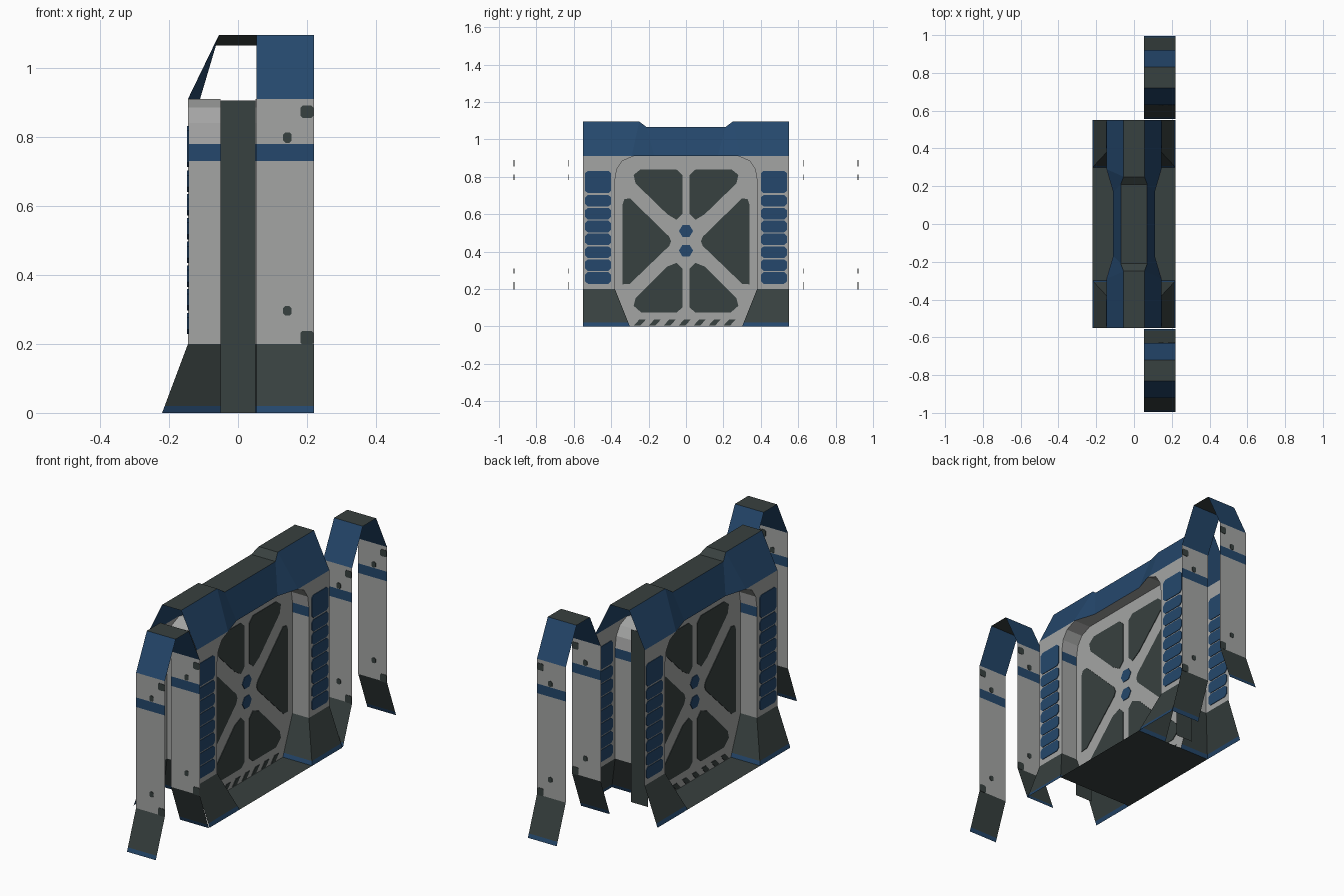
import bpy, bmesh, math

if "Cube" in bpy.data.objects:
    bpy.data.objects.remove(bpy.data.objects["Cube"])


def material(name, rgb):
    m = bpy.data.materials.new(name)
    m.diffuse_color = (*rgb, 1)
    m.use_nodes = True
    m.node_tree.nodes["Principled BSDF"].inputs["Base Color"].default_value = m.diffuse_color
    return m


MATS = [material("light_grey", (0.37, 0.375, 0.37)),
        material("dark_slate", (0.039, 0.052, 0.050)),
        material("navy_blue", (0.018, 0.064, 0.150))]
GREY, DARK, BLUE = 0, 1, 2


def build(name, faces):
    """faces: list of (points, colour index); welded into one object"""
    bm = bmesh.new()
    for pts, col in faces:
        f = bm.faces.new([bm.verts.new(p) for p in pts])
        f.material_index = col
    bmesh.ops.remove_doubles(bm, verts=bm.verts, dist=0.0005)
    bmesh.ops.recalc_face_normals(bm, faces=bm.faces)
    me = bpy.data.meshes.new(name)
    bm.to_mesh(me)
    bm.free()
    for m in MATS:
        me.materials.append(m)
    ob = bpy.data.objects.new(name, me)
    bpy.context.collection.objects.link(ob)
    return ob


def mirrored(faces, axes=((1, 1), (-1, 1), (1, -1), (-1, -1))):
    return [([(x * sx, y * sy, z) for x, y, z in pts], col)
            for sx, sy in axes for pts, col in faces]


def prism(poly, to3d, col, t=0.003):
    """thin plate centred on a sheet; to3d(u, v, offset) gives the position"""
    a = [to3d(u, v, t) for u, v in poly]
    b = [to3d(u, v, -t) for u, v in poly]
    n = len(poly)
    out = [(a, col), (b[::-1], col)]
    out += [([a[i], b[i], b[(i + 1) % n], a[(i + 1) % n]], col) for i in range(n)]
    return out


def wall(z):
    """half depth of the shared wall profile at height z"""
    if z < 0.2:
        return 0.22 - 0.075 * z / 0.2
    return 0.145 if z <= 0.91 else 0.145 - 0.09 * (z - 0.91) / 0.18


BANDS = [(0, 0.02, BLUE), (0.02, 0.2, DARK), (0.2, 0.73, GREY), (0.73, 0.78, BLUE)]
CURVE = [(0.38, 0.78), (0.37, 0.84), (0.34, 0.885), (0.28, 0.91)]


def inner(z):
    """half width of the recess at height z, below the rounded corner"""
    return 0.30 + 0.08 * z / 0.2 if z < 0.2 else 0.38


# pilasters with flared feet
W = 0.145
faces = [([(W, 0.55, 0.2), (W, 0.55, 0.91)] +
          [(W, y, z) for y, z in CURVE[::-1]] + [(W, 0.38, 0.2)], GREY)]
for z0, z1, col in BANDS[:2]:
    faces.append(([(wall(z0), 0.55, z0), (wall(z1), 0.55, z1),
                   (wall(z1), inner(z1), z1), (wall(z0), inner(z0), z0)], col))
build("pilasters", mirrored(faces))

# recess sides, running from the pilaster face back to the panel
P = 0.05
faces = [([(wall(z0), inner(z0), z0), (wall(z1), inner(z1), z1),
           (P, inner(z1), z1), (P, inner(z0), z0)], col) for z0, z1, col in BANDS]
for (y0, z0), (y1, z1) in zip(CURVE, CURVE[1:]):
    faces.append(([(W, y0, z0), (W, y1, z1), (P, y1, z1), (P, y0, z0)], GREY))
faces.append(([(W, 0.28, 0.91), (0.11, 0.17, 0.91), (P, 0.17, 0.91), (P, 0.28, 0.91)], GREY))
faces.append(([(0.11, 0.17, 0.91), (0.11, 0, 0.91), (P, 0, 0.91), (P, 0.17, 0.91)], GREY))
build("recess_sides", mirrored(faces))

# central panel, both sides
half = [(0.30, 0), (0.38, 0.2)] + CURVE
outline = half + [(-y, z) for y, z in half[::-1]]
build("panels", [([(s * P, y, z) for y, z in outline], GREY) for s in (1, -1)])

# dark inserts of the panel, mirrored about its centre bar
top = [(.28, .81), (.245, .838), (.05, .838), (.02, .81), (.02, .60), (.05, .57), (.10, .60), (.27, .765)]
side = [(.34, .65), (.33, .68), (.30, .685), (.09, .48), (.08, .455), (.09, .43), (.30, .228), (.34, .225)]
bottom = [(.28, .11), (.27, .15), (.10, .32), (.05, .34), (.02, .31), (.02, .10), (.05, .075), (.24, .075)]


def on_panel(u, v, o):
    return (P + o, u, v)


faces = []
for poly in (top, side, bottom):
    faces += prism(poly, on_panel, DARK)
build("panel_inserts", mirrored(faces))

# blue hexagon marks and hazard hatching on the panel
faces = []
for zc in (0.51, 0.405):
    faces += prism([(0.038 * math.cos(a), zc + 0.036 * math.sin(a))
                    for a in [i * math.pi / 3 for i in range(6)]], on_panel, BLUE)
for i in range(7):
    y = -0.28 + i * 0.08
    faces += prism([(y, 0.004), (y + 0.035, 0.004), (y + 0.065, 0.036), (y + 0.03, 0.036)],
                   on_panel, DARK)
build("panel_marks", mirrored(faces, ((1, 1), (-1, 1))))

# blue segmented columns on the pilasters
faces = []
spans = [(0.228 + i * 0.0688, 0.290 + i * 0.0688) for i in range(7)] + [(0.712, 0.832)]
for z0, z1 in spans:
    c = 0.014
    faces += prism([(0.40, z0 + c), (0.415, z0), (0.525, z0), (0.54, z0 + c),
                    (0.54, z1 - c), (0.525, z1), (0.415, z1), (0.40, z1 - c)],
                   lambda u, v, o: (W + o, u, v), BLUE)
build("pilaster_columns", mirrored(faces))

# roof: blue slopes and dark ridge, lower and narrower in the middle
low = [(W, 0.55, 0.91), (W, 0.29, 0.91), (0.11, 0.17, 0.91), (0.11, -0.17, 0.91)]
high = [(0.055, 0.55, 1.095), (0.055, 0.25, 1.095), (0.07, 0.21, 1.065), (0.07, -0.21, 1.065)]
low += [(x, -y, z) for x, y, z in low[1::-1]]
high += [(x, -y, z) for x, y, z in high[1::-1]]
faces = []
for i in range(5):
    a, b, c, d = low[i], low[i + 1], high[i + 1], high[i]
    for s in (1, -1):
        faces.append(([(s * x, y, z) for x, y, z in (a, b, c, d)], BLUE))
    faces.append(([d, c, (-c[0], c[1], c[2]), (-d[0], d[1], d[2])], DARK))
build("roof", faces)

# floor sill and the core edge strips
build("floor_sill", [([(.22, .30, 0), (-.22, .30, 0), (-.22, -.30, 0), (.22, -.30, 0)], DARK)])
build("core_edges", mirrored([([(P, .385, 0), (-P, .385, 0), (-P, .385, .905), (P, .385, .905)], DARK)],
                             ((1, 1), (1, -1))))

# detached end bands using the same wall profile, with worn spots
X0, X1, YC = 0.053, 0.22, 0.775
faces, spots = [], []
for s in (1, -1):
    for z0, z1, col in BANDS + [(0.78, 0.91, GREY), (0.91, 1.09, BLUE)]:
        y0, y1 = YC + s * wall(z0), YC + s * wall(z1)
        top_z = 1.095 if z1 == 1.09 else z1
        faces.append(([(X0, y0, z0), (X1, y0, z0), (X1, y1, top_z), (X0, y1, top_z)], col))
    for xc, zc, w, h in ((.2, .873, .019, .018), (.143, .798, .012, .015),
                         (.143, .296, .012, .014), (.2, .218, .019, .02)):
        c = 0.006
        spots += prism([(xc - w, zc - h + c), (xc - w + c, zc - h), (xc + w - c, zc - h),
                        (xc + w, zc - h + c), (xc + w, zc + h - c), (xc + w - c, zc + h),
                        (xc - w + c, zc + h), (xc - w, zc + h - c)],
                       lambda u, v, o: (u, YC + s * W + o, v), DARK, 0.002)
faces.append(([(X0, YC - .055, 1.095), (X1, YC - .055, 1.095),
               (X1, YC + .055, 1.095), (X0, YC + .055, 1.095)], DARK))
build("end_bands", mirrored(faces, ((1, 1), (1, -1))))
build("band_spots", mirrored(spots, ((1, 1), (1, -1))))
